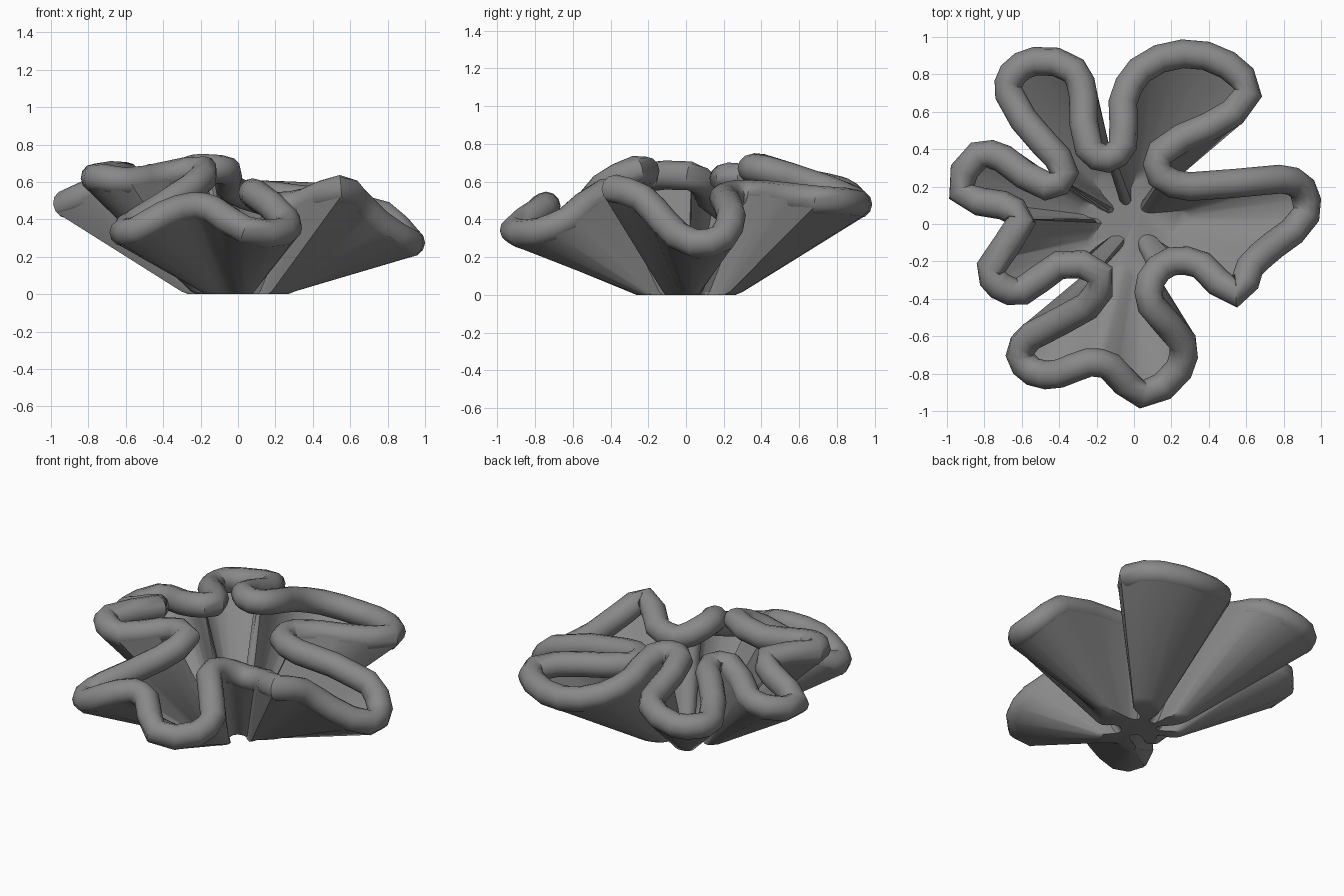
import bpy, bmesh, math
from mathutils import Vector

if "Cube" in bpy.data.objects:
    bpy.data.objects.remove(bpy.data.objects["Cube"])

R = 0.077      # rim roll radius
SIDES = 12
# control points of the wavy rim, counter-clockwise from the right petal
CONTROL = [
    (.92, .05, .27), (.90, .19, .30), (.78, .24, .42), (.30, .20, .51), (.14, .26, .53), (.14, .38, .53),
    (.40, .52, .52), (.61, .70, .50), (.50, .85, .49), (.26, .91, .48),
    (.03, .82, .53), (-.06, .65, .59), (-.06, .42, .66), (-.14, .35, .67), (-.24, .40, .67),
    (-.27, .68, .58), (-.32, .82, .55), (-.53, .87, .50), (-.65, .80, .50), (-.67, .70, .50),
    (-.48, .43, .60), (-.37, .27, .62), (-.46, .20, .62), (-.70, .35, .53), (-.83, .37, .51),
    (-.92, .17, .48), (-.70, .10, .58), (-.60, .02, .63), (-.77, -.24, .62), (-.72, -.33, .62),
    (-.60, -.36, .60), (-.40, -.22, .63), (-.18, -.27, .66), (-.25, -.44, .57), (-.55, -.60, .38),
    (-.61, -.70, .33), (-.54, -.79, .34), (-.40, -.80, .42), (-.24, -.74, .47), (-.13, -.76, .45),
    (.04, -.91, .34), (.24, -.78, .33), (.26, -.63, .39), (.09, -.43, .54), (.09, -.30, .53),
    (.20, -.20, .47), (.36, -.22, .49), (.55, -.37, .56), (.62, -.23, .51), (.75, -.11, .38)]


def smooth_loop(points):
    """Closed curve through the points with one extra point per span."""
    pts = [Vector(p) for p in points]
    n = len(pts)
    dirs = [((pts[i] - pts[i - 1]).normalized() + (pts[(i + 1) % n] - pts[i]).normalized()).normalized()
            for i in range(n)]
    out = []
    for i in range(n):
        a, b = pts[i], pts[(i + 1) % n]
        out += [a, (a + b) / 2 + (dirs[i] - dirs[(i + 1) % n]) * (b - a).length / 8]
    return out


path = smooth_loop(CONTROL)
N = len(path)
tangents = [(path[(i + 1) % N] - path[i - 1]).normalized() for i in range(N)]

grey = bpy.data.materials.new("dark_grey")
grey.diffuse_color = (.25, .25, .25, 1)
grey.use_nodes = True
grey.node_tree.nodes["Principled BSDF"].inputs["Base Color"].default_value = grey.diffuse_color


def loft(bm, rings, closed):
    """Bridge rings of equal vertex count; closed joins the last to the first."""
    for k in range(len(rings) if closed else len(rings) - 1):
        a, b = rings[k], rings[(k + 1) % len(rings)]
        n = len(a)
        for j in range(n):
            bm.faces.new((a[j], a[(j + 1) % n], b[(j + 1) % n], b[j]))


def finish(bm, name, angle):
    bmesh.ops.recalc_face_normals(bm, faces=bm.faces)
    me = bpy.data.meshes.new(name)
    bm.to_mesh(me)
    bm.free()
    me.materials.append(grey)
    ob = bpy.data.objects.new(name, me)
    bpy.context.collection.objects.link(ob)
    bpy.ops.object.select_all(action='DESELECT')
    ob.select_set(True)
    bpy.context.view_layer.objects.active = ob
    bpy.ops.object.shade_smooth_by_angle(angle=math.radians(angle))
    return ob


# rolled rim: round section swept along the wavy outline
bm = bmesh.new()
rings = []
for p, t in zip(path, tangents):
    side = t.cross(Vector((0, 0, 1))).normalized()
    up = side.cross(t).normalized()
    rings.append([bm.verts.new(p + R * (math.cos(a) * side + math.sin(a) * up))
                  for a in (2 * math.pi * j / SIDES for j in range(SIDES))])
loft(bm, rings, True)
finish(bm, "rolled_rim", 40)

# pleated wall: tangent to the rim's underside, narrowing to the base outline
bm = bmesh.new()
top, foot, sole = [], [], []
for p, t in zip(path, tangents):
    ruling = p - Vector((p.x * .33, p.y * .33, 0))
    q = p + t.cross(ruling).normalized() * R * .97
    top.append(bm.verts.new(q))
    foot.append(bm.verts.new((p.x * .33, p.y * .33, .015)))
    sole.append(bm.verts.new((p.x * .29, p.y * .29, 0)))
loft(bm, [top, foot, sole], False)
# flat base
bm.faces.new(sole)
finish(bm, "pleated_bowl_wall", 35)
